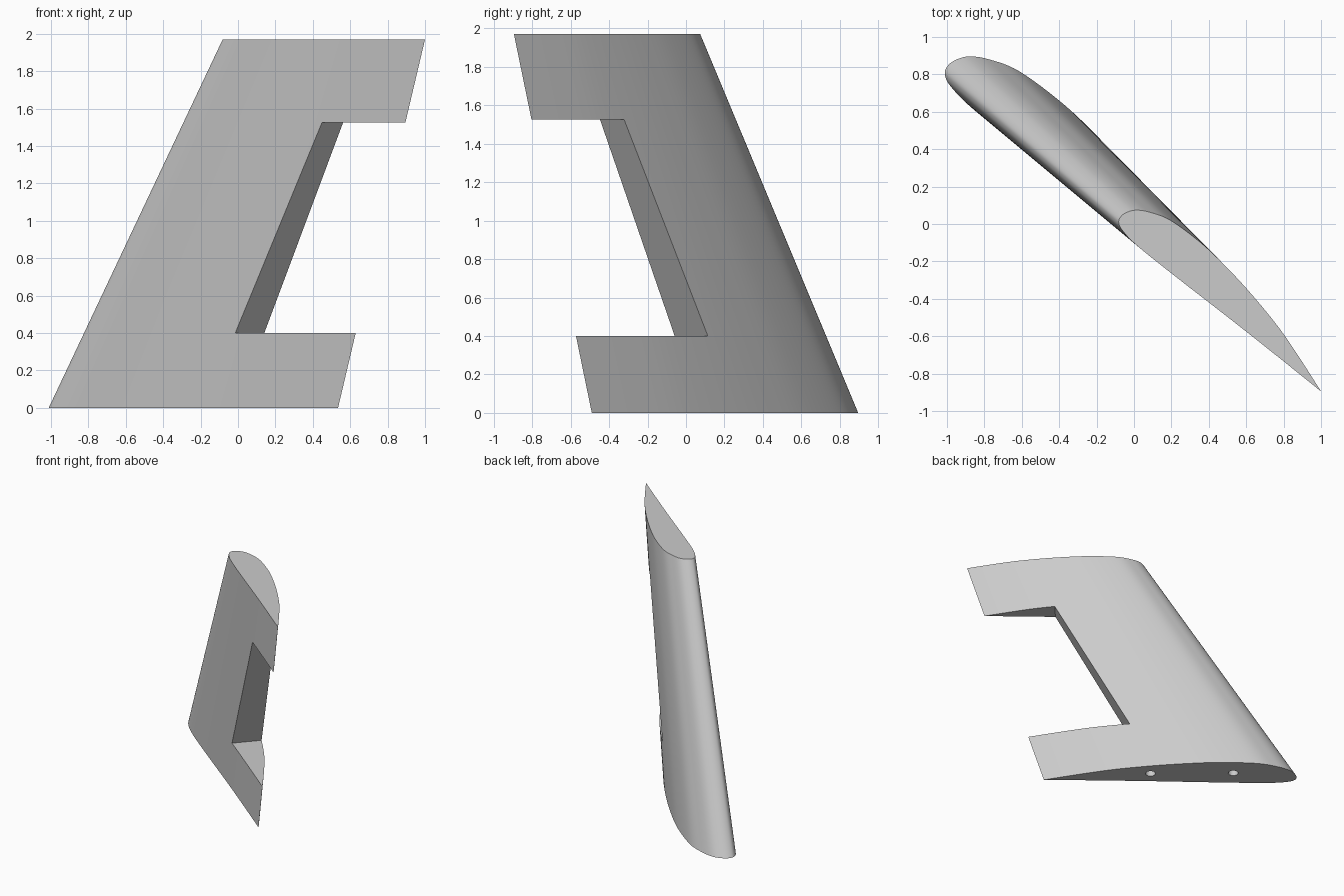
import bpy, bmesh, math
from mathutils import Vector

if "Cube" in bpy.data.objects:
    bpy.data.objects.remove(bpy.data.objects["Cube"])

HEIGHT = 1.97
ROOT_TE, TIP_TE = Vector((0.535, -0.49)), Vector((1.0, -0.895))
ROOT_SCALE = 1.43
ANG = math.radians(42)
AFT = Vector((math.cos(ANG), -math.sin(ANG)))    # chord direction, nose to tail
SIDE = Vector((math.sin(ANG), math.cos(ANG)))    # towards the curved side

# Tip section: (distance from trailing edge, offset from chord)
SECTION = [(0, 0), (.2, .055), (.394, .102), (.612, .136), (.81, .155),
           (1.0, .161), (1.206, .142), (1.32, .100), (1.385, .057),
           (1.415, .010), (1.42, -.028), (1.405, -.055), (1.36, -.072),
           (1.25, -.079), (1.0, -.065), (.6, -.036), (.3, -.017), (0, 0)]


def smooth_curve(pts, steps=6):
    """Catmull-Rom interpolation of an open list of points."""
    p = [Vector(q) for q in pts]
    p = [2 * p[0] - p[1]] + p + [2 * p[-1] - p[-2]]
    out = []
    for a, b, c, d in zip(p, p[1:], p[2:], p[3:]):
        for k in range(steps):
            t = k / steps
            out.append(0.5 * (2 * b + (c - a) * t + (2 * a - 5 * b + 4 * c - d) * t * t
                              + (3 * b - a - 3 * c + d) * t ** 3))
    return out


def place(s, h, z):
    """Chord coordinates at height z to world space."""
    p = ROOT_TE.lerp(TIP_TE, z / HEIGHT) - AFT * s + SIDE * h
    return Vector((p.x, p.y, z))


def loft(name, lower, upper):
    """Closed solid between two rings of equal length."""
    bm = bmesh.new()
    lo = [bm.verts.new(v) for v in lower]
    hi = [bm.verts.new(v) for v in upper]
    n = len(lo)
    for i in range(n):
        j = (i + 1) % n
        bm.faces.new((lo[i], lo[j], hi[j], hi[i]))
    bm.faces.new(lo[::-1])
    bm.faces.new(hi)
    bmesh.ops.recalc_face_normals(bm, faces=bm.faces)
    mesh = bpy.data.meshes.new(name)
    bm.to_mesh(mesh)
    bm.free()
    ob = bpy.data.objects.new(name, mesh)
    bpy.context.collection.objects.link(ob)
    return ob


# Swept, tapered fin
ring = smooth_curve(SECTION)
fin = loft("fin", [place(p.x * ROOT_SCALE, p.y * ROOT_SCALE, 0) for p in ring],
           [place(p.x, p.y, HEIGHT) for p in ring])
grey = bpy.data.materials.new("light grey")
grey.diffuse_color = (0.6, 0.6, 0.6, 1)
grey.use_nodes = True
grey.node_tree.nodes["Principled BSDF"].inputs["Base Color"].default_value = grey.diffuse_color
fin.data.materials.append(grey)

# Notch in the trailing edge
def notch_ring(z, depth):
    return [place(s, h, z) for s, h in
            ((depth, -.5), (-.3, -.5), (-.3, .6), (depth, .6))]

cutters = [loft("notch_cutter", notch_ring(0.4, .822), notch_ring(1.525, .57))]

# Two mounting holes in the base
def hole_ring(s, h, z, r=0.04, n=24):
    c = place(s, h, 0)
    return [Vector((c.x + r * math.cos(k * math.tau / n),
                    c.y + r * math.sin(k * math.tau / n), z)) for k in range(n)]

for s, h in ((.86, .07), (1.525, .055)):
    cutters.append(loft("hole_cutter", hole_ring(s, h, -.1), hole_ring(s, h, .3)))

for c in cutters:
    c.hide_render = True
    m = fin.modifiers.new("cut", 'BOOLEAN')
    m.operation, m.solver, m.object = 'DIFFERENCE', 'EXACT', c

# Apply the cuts, drop the cutters, smooth the skin
bpy.context.view_layer.objects.active = fin
fin.select_set(True)
for m in list(fin.modifiers):
    bpy.ops.object.modifier_apply(modifier=m.name)
for c in cutters:
    bpy.data.objects.remove(c)
bpy.ops.object.shade_smooth_by_angle(angle=math.radians(30))
